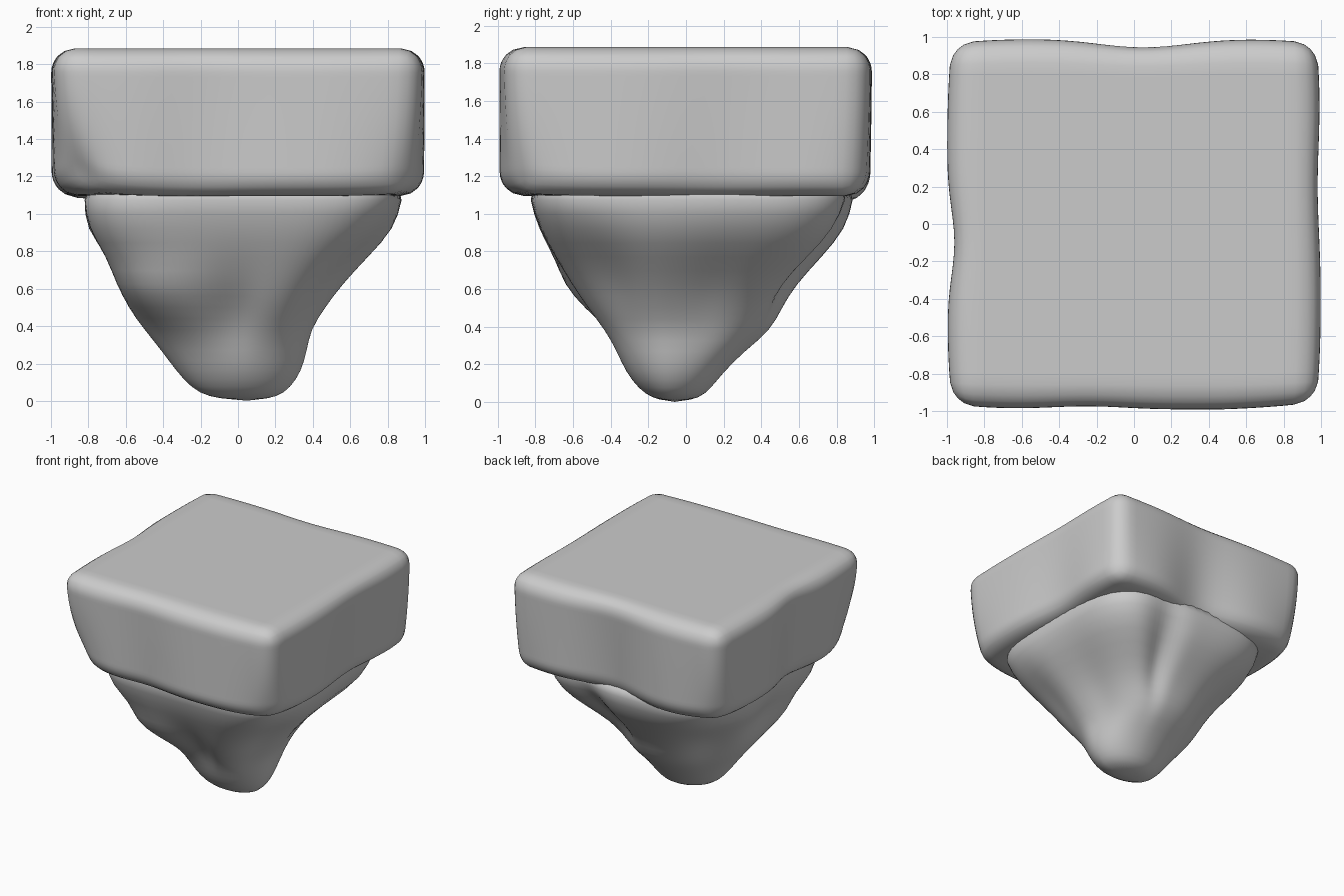
import bpy, bmesh, math
from mathutils import Vector

if "Cube" in bpy.data.objects:
    bpy.data.objects.remove(bpy.data.objects["Cube"])


def bump(d, width):
    return math.exp(-(d / width) ** 2)


def finish(name, bm):
    bmesh.ops.recalc_face_normals(bm, faces=bm.faces[:])
    for f in bm.faces:
        f.smooth = True
    me = bpy.data.meshes.new(name)
    bm.to_mesh(me)
    bm.free()
    ob = bpy.data.objects.new(name, me)
    bpy.context.collection.objects.link(ob)
    return ob


# Top slab: rounded box with softly dented sides and worn lower corners
half, r = Vector((1.0, 0.992, 0.395)), 0.13
# Corner x sign, y sign, pull inwards at the bottom, lift at the bottom
corners = [(-1, -1, 0.18, 0.12), (1, -1, 0.10, 0.04), (-1, 1, 0.10, 0.02), (1, 1, 0.05, 0.0)]
bm = bmesh.new()
bmesh.ops.create_cube(bm, size=2)
bmesh.ops.subdivide_edges(bm, edges=bm.edges[:], cuts=30, use_grid_fill=True)
for v in bm.verts:
    p = Vector([v.co[i] * half[i] for i in range(3)])
    core = Vector([max(-half[i] + r, min(half[i] - r, p[i])) for i in range(3)])
    p = core + (p - core).normalized() * r
    x, y, z = p
    low = 0.5 - 0.5 * z / half.z          # 0 at the top, 1 at the bottom
    back, front = max(0, y) ** 4, max(0, -y) ** 4
    left, right = max(0, -x) ** 4, max(0, x) ** 4
    p.y -= back * (0.035 + 0.09 * low) * bump(x - 0.05, 0.34)
    p.y += front * (0.01 + 0.05 * low) * bump(x + 0.25, 0.28)
    p.y += front * 0.03 * max(0, x - 0.5)
    p.x += left * (0.03 + 0.06 * low) * bump(y + 0.1, 0.25)
    p.x -= right * (0.01 + 0.05 * low) * bump(y - 0.2, 0.35)
    for sx, sy, pull, lift in corners:
        q = max(0, x * sx) ** 4 * max(0, y * sy) ** 4
        amount = q * (0.025 + pull * low ** 2)
        p.x -= sx * amount
        p.y -= sy * amount
        p.z += q * lift * low ** 2
    p.z += 1.49 - 0.045 * low * bump(x + 0.4, 0.4) * bump(y - 0.7, 0.3)
    v.co = p
finish("slab", bm)

# Rock: z, x min, x max, y min, y max, squareness
rings = [
    (1.20, -0.82, 0.89, -0.84, 0.90, 4.4),
    (1.08, -0.82, 0.88, -0.83, 0.89, 4.4),
    (0.92, -0.79, 0.84, -0.78, 0.85, 4.0),
    (0.77, -0.70, 0.70, -0.69, 0.72, 3.3),
    (0.62, -0.65, 0.56, -0.60, 0.58, 2.6),
    (0.50, -0.59, 0.47, -0.52, 0.51, 2.3),
    (0.38, -0.50, 0.39, -0.43, 0.45, 2.1),
    (0.27, -0.41, 0.37, -0.37, 0.31, 2.0),
    (0.16, -0.33, 0.34, -0.32, 0.20, 2.0),
    (0.07, -0.25, 0.28, -0.25, 0.13, 2.0),
    (0.02, -0.16, 0.21, -0.18, 0.07, 2.0),
]
# Swellings and grooves: angle, angular width, z, height, strength
lobes = [
    (234, 24, 0.57, 0.15, 0.22),
    (222, 22, 0.92, 0.20, 0.05),
    (264, 14, 0.48, 0.16, -0.12),
    (295, 20, 0.45, 0.25, 0.05),
    (325, 16, 0.72, 0.22, -0.10),
    (69, 9, 0.78, 0.26, -0.15),
    (20, 16, 0.60, 0.25, -0.08),
    (140, 18, 0.58, 0.22, -0.12),
    (160, 14, 0.88, 0.12, 0.05),
    (178, 12, 0.75, 0.14, -0.06),
]
N, ax, ay = 64, 0.03, -0.08
bm = bmesh.new()
loops = []
for z, x0, x1, y0, y1, n in rings:
    loop = []
    for i in range(N):
        a = 360 * i / N
        c, s = math.cos(math.radians(a)), math.sin(math.radians(a))
        k = (abs(c) ** n + abs(s) ** n) ** (-1 / n)
        for la, lw, lz, lh, amp in lobes:
            d = (a - la + 180) % 360 - 180
            k *= 1 + amp * bump(d, lw) * bump(z - lz, lh)
        loop.append(bm.verts.new((ax + k * c * (x1 - ax if c > 0 else ax - x0),
                                  ay + k * s * (y1 - ay if s > 0 else ay - y0), z)))
    loops.append(loop)
for up, dn in zip(loops, loops[1:]):
    for i in range(N):
        j = (i + 1) % N
        bm.faces.new((up[i], up[j], dn[j], dn[i]))
tip = bm.verts.new((0.05, -0.06, 0.0))
for i in range(N):
    bm.faces.new((loops[-1][i], loops[-1][(i + 1) % N], tip))
bm.faces.new(loops[0])
rock = finish("rock", bm)
sub = rock.modifiers.new("smooth", 'SUBSURF')
sub.levels = sub.render_levels = 1
